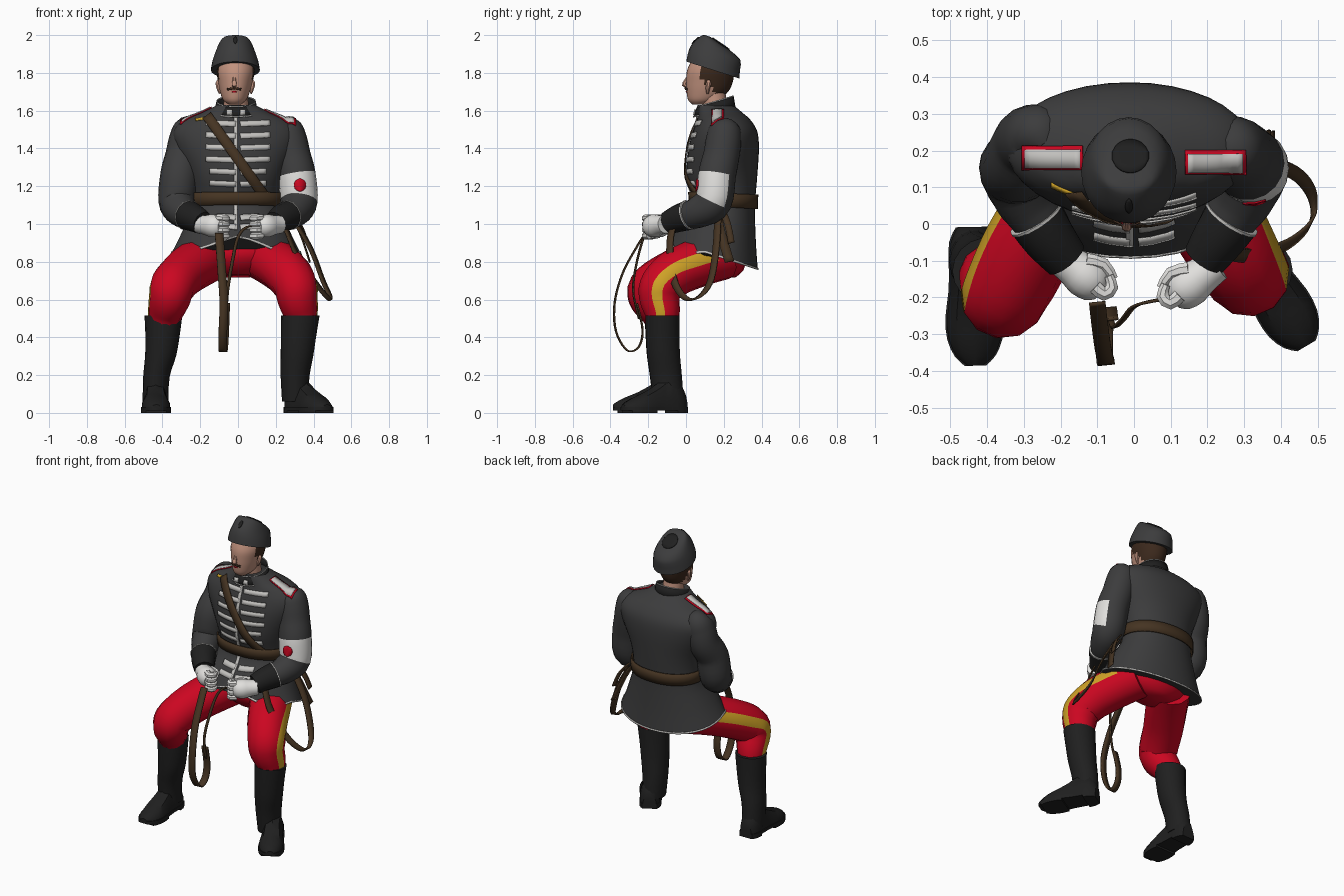
import bpy, bmesh, math
from mathutils import Vector
from mathutils.bvhtree import BVHTree

if "Cube" in bpy.data.objects:
    bpy.data.objects.remove(bpy.data.objects["Cube"])

COL = {"jacket_grey": (.045, .045, .046), "boot_black": (.014, .014, .014), "trouser_red": (.6, .002, .015),
       "stripe_yellow": (.62, .36, .02), "skin": (.54, .29, .21), "strap_brown": (.06, .034, .016),
       "hair_brown": (.045, .022, .012), "glove_white": (.75, .74, .72), "braid_grey": (.54, .53, .51)}
M = {}
for k, c in COL.items():
    M[k] = bpy.data.materials.new(k)
    M[k].diffuse_color = (*c, 1)


def smooth_path(rows, sub):
    """Catmull-Rom through rows of numbers."""
    out = []
    for i in range(len(rows) - 1):
        p = [rows[max(0, min(len(rows) - 1, i + d))] for d in (-1, 0, 1, 2)]
        for s in range(sub):
            t = s / sub
            out.append([.5 * (2 * b + (c - a) * t + (2 * a - 5 * b + 4 * c - d) * t * t
                              + (3 * b - a - 3 * c + d) * t ** 3) for a, b, c, d in zip(*p)])
    return out + [list(rows[-1])]


def skin_rows(name, rows, mat, closed=True, thick=0):
    """Mesh from equal-length rows of points; closed rows get end caps."""
    n = len(rows[0])
    verts = [tuple(p) for r in rows for p in r]
    faces = [(i * n + j, i * n + (j + 1) % n, (i + 1) * n + (j + 1) % n, (i + 1) * n + j)
             for i in range(len(rows) - 1) for j in range(n if closed else n - 1)]
    if closed and not thick:
        faces += [tuple(range(n)), tuple(range(len(verts) - n, len(verts)))]
    me = bpy.data.meshes.new(name)
    me.from_pydata(verts, [], faces)
    bm = bmesh.new()
    bm.from_mesh(me)
    bmesh.ops.recalc_face_normals(bm, faces=bm.faces)
    bm.to_mesh(me)
    bm.free()
    me.materials.append(M[mat])
    ob = bpy.data.objects.new(name, me)
    bpy.context.collection.objects.link(ob)
    if thick:
        so = ob.modifiers.new("thickness", "SOLIDIFY")
        so.thickness, so.offset = thick, 0
    return ob


def loft(name, rings, mat, n=24, sub=3, power=1.0, thick=0):
    """Stacked ellipses: x, y, z, x radius, y radius, slope along y."""
    rows = []
    f = lambda v: math.copysign(abs(v) ** power, v)
    for cx, cy, z, rx, ry, sl in smooth_path(rings, sub):
        a = [2 * math.pi * j / n for j in range(n)]
        rows.append([(cx + rx * f(math.cos(t)), cy + ry * f(math.sin(t)), z + sl * ry * f(math.sin(t))) for t in a])
    return skin_rows(name, rows, mat, True, thick)


def tube(name, pts, mat, ref=(0, 1, 0), n=14, sub=3):
    """Round limb along x, y, z, radius points; face 0 of each ring looks along ref."""
    path, rows, ref = smooth_path(pts, sub), [], Vector(ref)
    for i, q in enumerate(path):
        t = (Vector(path[min(i + 1, len(path) - 1)][:3]) - Vector(path[max(i - 1, 0)][:3])).normalized()
        u = (ref - t * ref.dot(t)).normalized()
        v = t.cross(u)
        a = [2 * math.pi * (j - .5) / n for j in range(n)]
        rows.append([Vector(q[:3]) + (u * math.cos(k) + v * math.sin(k)) * q[3] for k in a])
    return skin_rows(name, rows, mat)


def paint(ob, mat, rule):
    ob.data.materials.append(M[mat])
    for f in ob.data.polygons:
        if rule(f):
            f.material_index = len(ob.data.materials) - 1


def tree_of(*obs):
    vs, fs = [], []
    for o in obs:
        b = len(vs)
        vs += [v.co.copy() for v in o.data.vertices]
        fs += [[b + i for i in p.vertices] for p in o.data.polygons]
    return BVHTree.FromPolygons(vs, fs)


def drape(name, rows, d, tree, mat, off=.006):
    """Thin plate laid on a surface by casting its points along d."""
    d, out = Vector(d), []
    for r in rows:
        hits = [tree.ray_cast(Vector(p), d)[0] for p in r]
        if all(h is not None for h in hits):
            out.append([h - d * off for h in hits])
    if len(out) > 1:
        return skin_rows(name, out, mat, False, .005)


def front_bar(name, a, b, width, tree, mat, off=.006, steps=10, rnd=False):
    """Draped bar between two x, z points, oval when rnd."""
    a, b = Vector(a), Vector(b)
    w = Vector((-(b - a).y, (b - a).x)).normalized() * width
    rows = []
    for i in range(steps + 1):
        t = i / steps
        p, k = a.lerp(b, t), max(.15, math.sqrt(max(0, 1 - (2 * t - 1) ** 2))) if rnd else 1
        rows.append([((p + w * k * s).x, -.7, (p + w * k * s).y) for s in (-1, 0, 1)])
    return drape(name, rows, (0, 1, 0), tree, mat, off)


def strap(name, pts, side, width, mat="strap_brown", sub=5):
    w = Vector(side).normalized() * width / 2
    return skin_rows(name, [[Vector(p) - w, Vector(p) + w] for p in smooth_path(pts, sub)], mat, False, .008)


def scallop(ob):
    """Front hem rises in the middle and drops in a point over each thigh."""
    for v in ob.data.vertices:
        w = max(0, min(1, (.98 - v.co.z) / .1)) * max(0, min(1, (.1 - v.co.y) / .1))
        v.co.z += w * (.035 - .075 * min(1, abs(v.co.x) / .17))


# Jacket body, hem trim, belt
torso = loft("jacket_body", [(-.01, .145, .835, .345, .235, -.32), (-.01, .165, .95, .29, .205, -.22), (-.01, .2, 1.1, .23, .165, -.05),
             (-.01, .19, 1.25, .25, .187, 0), (-.012, .2, 1.4, .315, .186, 0), (-.014, .207, 1.49, .33, .17, 0),
             (-.012, .2, 1.55, .275, .142, 0), (-.01, .18, 1.59, .18, .118, 0), (-.01, .155, 1.63, .1, .095, 0)],
             "jacket_grey", 36, 4, .94)
scallop(torso)
scallop(loft("hem_trim", [(-.01, .145, .833, .348, .238, -.32), (-.01, .146, .843, .345, .236, -.32)], "braid_grey", 36, 1, .94, .004))
loft("waist_belt", [(-.01, .198, 1.09, .244, .178, -.06), (-.01, .197, 1.163, .244, .182, -.04)],
     "strap_brown", 36, 2, .94, .008)
front = tree_of(torso)

# Braided chest rows, front edge and shoulder strap
for z in [1.53 - .064 * i for i in range(6)] + [1.035, .985]:
    half = .17 if z > 1.3 else .15 if z > 1.1 else .11
    for s in (-1, 1):
        front_bar("chest_braid", (s * .012, z), (s * half, z + .006), .0142, front, "braid_grey", .005)
front_bar("front_edge_braid", (-.012, 1.57), (-.012, .97), .01, front, "braid_grey", .004, 24)
front_bar("cross_strap", (-.165, 1.575), (.16, 1.12), .027, front, "strap_brown", .012, 20)

# Collar and neck
loft("collar", [(-.01, .152, 1.585, .112, .108, .15), (-.01, .155, 1.645, .1, .093, .3)], "boot_black", 24, 2, 1, .01)
loft("collar_top_trim", [(-.01, .155, 1.645, .103, .096, .3), (-.01, .155, 1.652, .102, .095, .3)], "braid_grey", 24, 1, 1, .004)
loft("collar_base_trim", [(-.01, .152, 1.582, .118, .114, .15), (-.01, .152, 1.589, .116, .112, .15)], "braid_grey", 24, 1, 1, .004)
tube("neck", [(-.01, .16, 1.56, .068), (-.012, .145, 1.7, .064)], "skin")
for x in (-.045, .025):
    strap("collar_badge", [(x - .015, .045, 1.592), (x + .015, .045, 1.592)], (0, .2, 1), .03, "braid_grey", 2)

# Head with hair
head = loft("head", [(-.018, .07, 1.632, .03, .035, 0), (-.018, .09, 1.655, .06, .078, 0), (-.016, .113, 1.7, .079, .11, 0),
            (-.014, .124, 1.75, .091, .123, 0), (-.012, .13, 1.81, .1, .125, 0), (-.01, .14, 1.87, .09, .11, 0)], "skin", 28, 4)
paint(head, "hair_brown", lambda f: f.center.z > 1.665 and f.center.y > .085 + max(0, 1.77 - f.center.z) * .9)
face = tree_of(head)
tube("nose", [(-.02, .014, 1.785, .008), (-.02, -.002, 1.755, .011), (-.02, -.009, 1.738, .014), (-.02, .01, 1.727, .008)], "skin", (1, 0, 0), 8, 2)
for s in (-1, 1):
    tube("ear", [(-.014 + s * .082, .115, 1.69, .006), (-.014 + s * .087, .115, 1.715, .012),
                 (-.014 + s * .092, .12, 1.745, .014), (-.014 + s * .09, .12, 1.762, .006)], "skin", (1, 0, 0), 8, 2)
    front_bar("moustache", (-.02, 1.719), (-.02 + s * .036, 1.713), .006, face, "hair_brown", .006, 6)
front_bar("mouth", (-.035, 1.7), (-.006, 1.7), .004, face, "trouser_red", .002, 5, True)

# Tall soft cap with dark crown patch
cap = loft("cap", [(-.014, .142, 1.815, .13, .14, -.32), (-.014, .148, 1.86, .122, .138, -.31), (-.014, .157, 1.908, .106, .13, -.29),
           (-.014, .143, 1.957, .085, .078, -.36), (-.014, .122, 1.986, .062, .034, -.4), (-.014, .113, 1.996, .03, .012, -.3)], "jacket_grey", 24, 2)
crown = tree_of(cap)
rows = [(-.06 + .01 * i, .045 * max(.2, math.sqrt(max(0, 1 - (i / 5 - 1) ** 2)))) for i in range(11)]
drape("cap_crown_patch", [[(x, .185 + h * s, 2.2) for s in (-1, -.5, 0, .5, 1)] for x, h in rows], (0, 0, -1), crown, "boot_black", .003)
front_bar("cap_badge", (-.014, 1.955), (-.014, 1.99), .01, crown, "boot_black", .004, 6, True)

# Arms, cuffs, gloves
arms = {}
for s in (-1, 1):
    side = "right" if s < 0 else "left"
    hx, hy = (0, 0) if s < 0 else (.018, -.04)
    back = .032 if s < 0 else 0
    pts = [(.235, .205, 1.545, .03), (.255, .205 + back, 1.51, .08), (.27, .2 + back, 1.45, .094), (.288, .187 + back, 1.36, .097),
           (.31, .165, 1.26, .101), (.322, .145, 1.12, .099), (.295, .07, 1.065, .085), (.25, .0, 1.04, .07), (.2, -.07, 1.015, .055)]
    arms[s] = tube(side + "_sleeve", [(s * x, y, z, r) for x, y, z, r in pts], "jacket_grey", n=18, sub=4)
    tube(side + "_cuff", [(s * .264, .012, 1.046, .079), (s * .23, -.04, 1.03, .073),
                          (s * (.185 + hx / 2), -.095, 1.005, .062)], "boot_black", sub=2)
    tube(side + "_cuff_trim", [(s * .268, .018, 1.048, .082), (s * .264, .012, 1.046, .082)], "braid_grey", sub=1)
    base = Vector((s * (.175 + hx), -.11 + hy * .6, .995))
    f = Vector((-s * .8, -.6, -.08)).normalized()
    p = Vector((-s * .6, .8, 0))
    tube(side + "_glove_palm", [(*(base + f * t), r) for t, r in
         ((-.04, .048), (.01, .053), (.05, .062), (.09, .055), (.112, .035))], "glove_white", (0, 0, 1), 12, 2)
    for k in range(4):
        q = base + f * .092 + Vector((0, 0, .045 - .031 * k)) - p * .008
        tube(side + "_glove_finger", [(*v, r) for v, r in ((q, .02), (q + f * .032, .02),
             (q + f * .038 + p * .028, .018), (q + f * .012 + p * .047, .013))], "glove_white", (0, 0, 1), 8, 2)
    q = base + f * .03 + p * .035 + Vector((0, 0, .03))
    tube(side + "_glove_thumb", [(*q, .022), (*(q + f * .045 + p * .02), .019), (*(q + f * .09 + p * .005), .013)],
         "glove_white", (0, 0, 1), 8, 2)

# White band with red badge across the front and outside of one sleeve
paint(arms[1], "glove_white", lambda f: 16 <= f.index // 18 < 20 and f.normal.y < .7)
front_bar("armband_badge", (.328, 1.172), (.328, 1.24), .032, tree_of(arms[1]), "trouser_red", .005, 8, True)

# Shoulder boards: red plate with a grey centre
tops = tree_of(torso, arms[-1], arms[1])
for s in (-1, 1):
    yc = .18 if s < 0 else .168
    for nm, m, x0, x1, w, y, off in (("board_edge", "trouser_red", .14, .305, .033, yc, .005),
                                     ("board_centre", "braid_grey", .147, .297, .0255, yc - .003, .009)):
        rows = [[(s * (x0 + (x1 - x0) * i / 10), y + w * k, 1.9) for k in (-1, 0, 1)] for i in range(11)]
        drape("shoulder_" + nm, rows, (0, 0, -1), tops, m, off)
front_bar("shoulder_cord", (-.225, 1.553), (-.165, 1.56), .006, tops, "stripe_yellow", .004, 6)

# Trousers with outer stripe
loft("trouser_seat", [(0, .17, .725, .1, .09, -.1), (0, .165, .77, .19, .14, -.1), (0, .16, .84, .24, .16, -.1), (0, .17, .9, .2, .14, -.1)],
     "trouser_red", 20, 2)
legs = {-1: [(-.12, .2, .835, .13), (-.195, .08, .8, .13), (-.285, -.06, .742, .126), (-.345, -.178, .672, .12),
             (-.362, -.195, .61, .112), (-.385, -.15, .53, .094), (-.395, -.13, .47, .08)],
        1: [(.12, .2, .835, .13), (.185, .08, .8, .13), (.255, -.05, .745, .126), (.303, -.128, .675, .117),
            (.315, -.14, .61, .109), (.33, -.125, .53, .094), (.33, -.125, .47, .08)]}
for s, pts in legs.items():
    leg = tube("right_trouser_leg" if s < 0 else "left_trouser_leg", pts, "trouser_red", (s, -.12, .05), 12, 4)
    paint(leg, "stripe_yellow", lambda f: f.index % 12 == 0 and f.index > 24 and len(f.vertices) == 4)

# Riding boots
shafts = {"right": [(-.395, -.128, .515, .1, .092, 0), (-.4, -.125, .4, .09, .09, 0), (-.41, -.12, .3, .082, .088, 0),
                    (-.432, -.107, .19, .07, .085, 0), (-.437, -.095, .06, .068, .082, 0)],
          "left": [(.33, -.125, .515, .102, .092, 0), (.32, -.123, .4, .093, .09, 0), (.312, -.118, .3, .086, .088, 0),
                   (.302, -.105, .19, .076, .085, 0), (.303, -.093, .06, .07, .082, 0)]}
feet = {"right": ((-.44, -.008), (-.432, -.386)), "left": ((.28, -.012), (.47, -.332))}
for side, rings in shafts.items():
    loft(side + "_boot_shaft", rings, "boot_black", 18, 3)
    a, b = (Vector((*q, 0)) for q in feet[side])
    d = (b - a).normalized()
    r = Vector((-d.y, d.x, 0))
    k = (b - a).length / .37
    stations = [(0, .04, .1), (.04, .06, .17), (.11, .062, .19), (.17, .064, .15), (.24, .074, .11),
                (.3, .07, .085), (.345, .05, .062), (.37, .024, .045)]
    arch = [(-1, 0), (-1, .4), (-.65, .85), (0, 1), (.65, .85), (1, .4), (1, 0)]
    rows = [[a + d * t * k + r * w * u + Vector((0, 0, .012 + (h - .012) * v)) for u, v in arch]
            for t, w, h in smooth_path(stations, 2)]
    skin_rows(side + "_boot_foot", rows, "boot_black")
    for nm, t0, t1, z0, z1 in (("sole", 0, .37, .012, .032), ("heel", 0, .1, 0, .03), ("ball", .2, .36, 0, .02)):
        rows = [[a + d * t * k + r * (w + .005) * u + Vector((0, 0, z)) for u, z in ((-1, z0), (-1, z1), (1, z1), (1, z0))]
                for t, w, h in smooth_path(stations, 2) if t0 <= t <= t1]
        skin_rows(side + "_boot_" + nm, rows, "boot_black")

# Reins loop between the hands
strap("rein_wide", [(-.1, -.215, .95), (-.095, -.26, .88), (-.085, -.335, .74), (-.075, -.378, .58), (-.08, -.37, .43), (-.08, -.31, .33),
      (-.075, -.25, .35), (-.07, -.23, .44), (-.065, -.26, .58)], (1, .1, 0), .045)
strap("rein_thin", [(-.065, -.25, .5), (-.055, -.28, .65), (-.03, -.26, .8), (.0, -.225, .93), (.05, -.21, .985), (.12, -.2, .985)],
      (1, .3, -.3), .016)

# Side sling loop and hanging tails
strap("side_sling", [(.2, .0, 1.06), (.25, -.07, .98), (.31, -.085, .84), (.41, -.06, .69), (.48, .0, .605), (.488, .07, .615),
      (.45, .13, .7), (.38, .16, .88), (.26, .17, 1.08)], (.5, 1, .3), .04)
strap("sling_tail_front", [(.24, .16, 1.08), (.32, .18, .97), (.38, .23, .8)], (0, 1, .2), .05)
strap("sling_tail_back", [(.24, .18, 1.1), (.33, .22, 1.0), (.37, .24, .9)], (0, 1, .3), .035)

# Smooth surfaces, sharp edges kept
for o in bpy.context.scene.objects:
    o.select_set(True)
    bpy.context.view_layer.objects.active = o
bpy.ops.object.shade_smooth_by_angle(angle=math.radians(42))

for m in bpy.data.materials:
    if m.users and not m.is_grease_pencil:
        m.use_nodes = True
        m.node_tree.nodes["Principled BSDF"].inputs["Base Color"].default_value = m.diffuse_color
